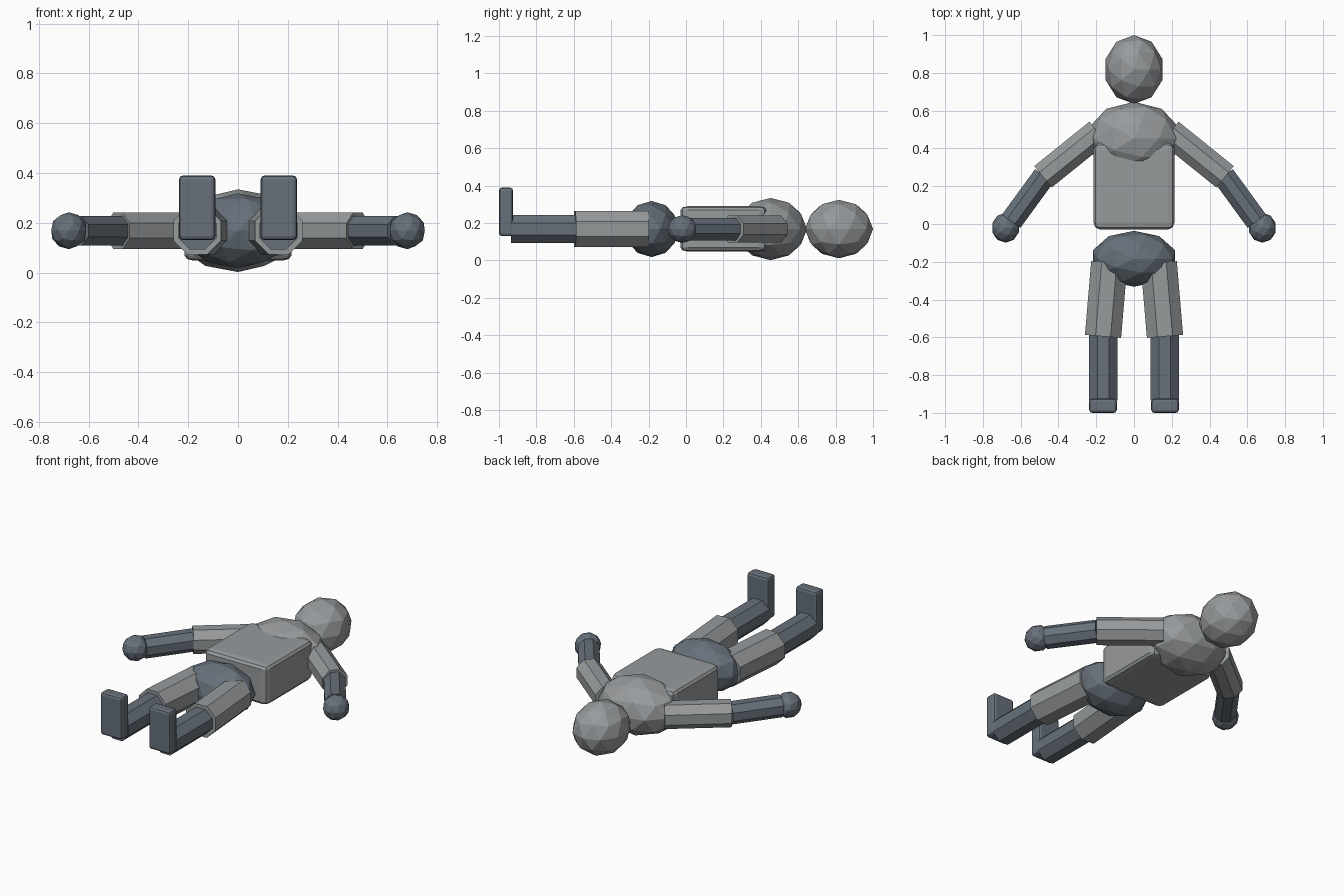
import bpy, bmesh, math
from mathutils import Matrix, Vector

if "Cube" in bpy.data.objects:
    bpy.data.objects.remove(bpy.data.objects["Cube"])

Z = 0.168  # mid height of the lying figure


def material(name, rgb):
    m = bpy.data.materials.new(name)
    m.diffuse_color = (*rgb, 1)
    m.use_nodes = True
    m.node_tree.nodes["Principled BSDF"].inputs["Base Color"].default_value = m.diffuse_color
    return m


LIGHT = material("light grey", (0.31, 0.325, 0.335))
DARK = material("slate grey", (0.135, 0.163, 0.195))


def finish(name, bm, mat):
    bmesh.ops.recalc_face_normals(bm, faces=bm.faces)
    me = bpy.data.meshes.new(name)
    bm.to_mesh(me)
    bm.free()
    me.materials.append(mat)
    ob = bpy.data.objects.new(name, me)
    bpy.context.collection.objects.link(ob)
    return ob


def ball(name, centre, radii, mat):
    bm = bmesh.new()
    bmesh.ops.create_icosphere(
        bm, subdivisions=2, radius=1,
        matrix=Matrix.Translation(centre) @ Matrix.Diagonal((*radii, 1)))
    return finish(name, bm, mat)


def limb(name, start, end, r, mat):
    """Eight-sided cylinder between two points, with a flat side facing up."""
    a, b = Vector((*start, Z)), Vector((*end, Z))
    d = (b - a).normalized()
    up = Vector((0, 0, 1))
    rot = Matrix((d.cross(up), up, -d)).transposed().to_4x4()
    if rot.determinant() < 0:
        rot = Matrix((up.cross(d), up, -d)).transposed().to_4x4()
    bm = bmesh.new()
    bmesh.ops.create_cone(
        bm, cap_ends=True, segments=8, radius1=r, radius2=r, depth=(b - a).length,
        matrix=Matrix.Translation((a + b) / 2) @ rot @ Matrix.Rotation(math.pi / 8, 4, 'Z'))
    return finish(name, bm, mat)


def rounded_box(name, lo, hi, bevel, mat, stretch=False):
    """Bevelled box; with stretch the bevel scales with each side."""
    lo, hi = Vector(lo), Vector(hi)
    size = hi - lo
    place = Matrix.Translation((lo + hi) / 2)
    scale = Matrix.Diagonal((*size, 1))
    bm = bmesh.new()
    bmesh.ops.create_cube(bm, size=1)
    if not stretch:
        bm.transform(scale)
    bmesh.ops.bevel(bm, geom=bm.edges[:], offset=bevel, segments=2,
                    profile=0.5, affect='EDGES')
    bm.transform(place @ scale if stretch else place)
    return finish(name, bm, mat)


# Head and body
ball("head", (0, 0.818, Z), (0.158, 0.182, 0.156), LIGHT)
ball("shoulders", (0, 0.452, Z), (0.25, 0.195, 0.166), LIGHT)
rounded_box("torso", (-0.215, -0.03, 0.048), (0.215, 0.43, 0.29), 0.085, LIGHT, True)
ball("pelvis", (0, -0.184, Z), (0.228, 0.148, 0.15), DARK)

# Arms and legs on both sides
for side, s in (("left", -1), ("right", 1)):
    limb(side + "_upper_arm", (s * 0.19, 0.485), (s * 0.482, 0.25), 0.079, LIGHT)
    limb(side + "_forearm", (s * 0.475, 0.255), (s * 0.65, 0.015), 0.065, DARK)
    ball(side + "_hand", (s * 0.68, -0.02, Z), (0.074, 0.079, 0.074), DARK)
    limb(side + "_thigh", (s * 0.131, -0.205), (s * 0.164, -0.595), 0.104, LIGHT)
    limb(side + "_shin", (s * 0.163, -0.58), (s * 0.163, -0.935), 0.082, DARK)
    x0, x1 = sorted((s * 0.091, s * 0.237))
    rounded_box(side + "_foot", (x0, -1.0, 0.13), (x1, -0.925, 0.39), 0.016, DARK)
